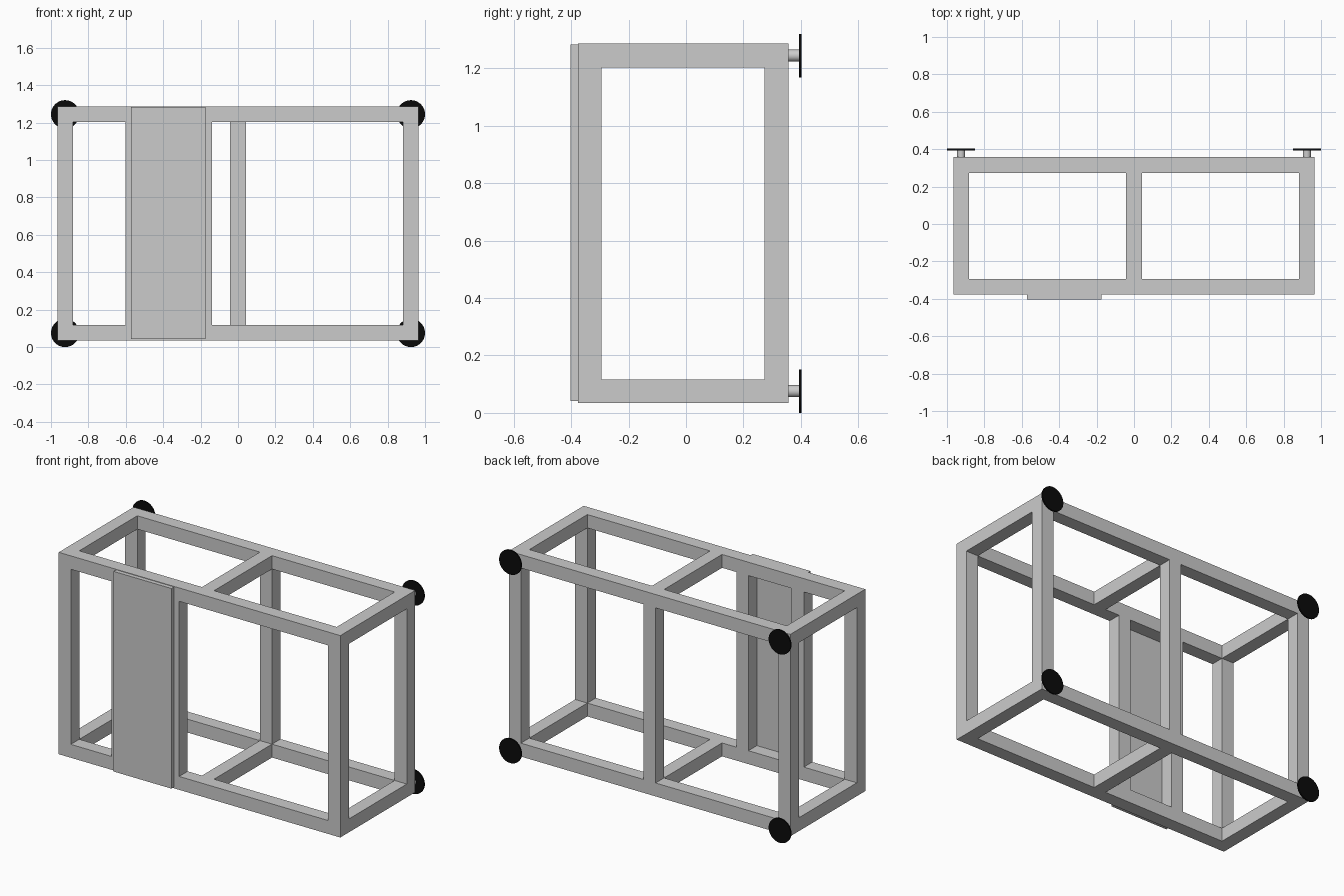
import bpy
from math import pi

if "Cube" in bpy.data.objects:
    bpy.data.objects.remove(bpy.data.objects["Cube"])

B = 0.083                       # beam thickness
X = 0.966                       # frame half length
Y0, Y1 = -0.377, 0.357          # frame front and back
Z0, Z1 = 0.034, 1.286           # frame bottom and top
XC = X - B / 2


def box(name, x0, x1, y0, y1, z0, z1):
    bpy.ops.mesh.primitive_cube_add(
        size=1, location=((x0 + x1) / 2, (y0 + y1) / 2, (z0 + z1) / 2))
    ob = bpy.context.object
    ob.name = name
    ob.scale = (x1 - x0, y1 - y0, z1 - z0)
    bpy.ops.object.transform_apply(location=False, rotation=False, scale=True)
    return ob


def cylinder(name, r, y0, y1, x, z):
    bpy.ops.mesh.primitive_cylinder_add(
        vertices=48, radius=r, depth=y1 - y0,
        location=(x, (y0 + y1) / 2, z), rotation=(pi / 2, 0, 0))
    ob = bpy.context.object
    ob.name = name
    bpy.ops.object.shade_smooth_by_angle()
    return ob


black = bpy.data.materials.new("black_rubber")
black.diffuse_color = (0.003, 0.003, 0.003, 1)
black.use_nodes = True
black.node_tree.nodes["Principled BSDF"].inputs["Base Color"].default_value = black.diffuse_color

# Top and bottom frames: two long rails joined by three cross rails
for level, z in (("bottom", Z0), ("top", Z1 - B)):
    box(level + "_front_rail", -X, X, Y0, Y0 + B, z, z + B)
    box(level + "_back_rail", -X, X, Y1 - B, Y1, z, z + B)
    for side, x in (("left", -XC), ("middle", 0), ("right", XC)):
        box(f"{level}_{side}_cross_rail", x - B / 2, x + B / 2,
            Y0 + B, Y1 - B, z, z + B)

# Upright posts: corners, back middle, and the pair behind the panel
posts = {
    "front_left_post": (-XC, Y0), "front_right_post": (XC, Y0),
    "back_left_post": (-XC, Y1 - B), "back_right_post": (XC, Y1 - B),
    "back_middle_post": (0, Y1 - B),
    "panel_left_post": (-0.561, Y0), "panel_right_post": (-0.181, Y0),
}
for name, (x, y) in posts.items():
    box(name, x - B / 2, x + B / 2, y, y + B, Z0 + B, Z1 - B)

# Front panel
box("front_panel", -0.571, -0.175, -0.403, Y0, 0.042, 1.283)

# Feet on the back corners: short stem and thin black disc
for sx in (-1, 1):
    for z in (Z0 + B / 2, Z1 - B / 2):
        cylinder("foot_stem", 0.021, Y1, 0.395, sx * XC, z)
        disc = cylinder("foot_disc", 0.0755, 0.394, 0.403, sx * XC, z)
        disc.data.materials.append(black)
